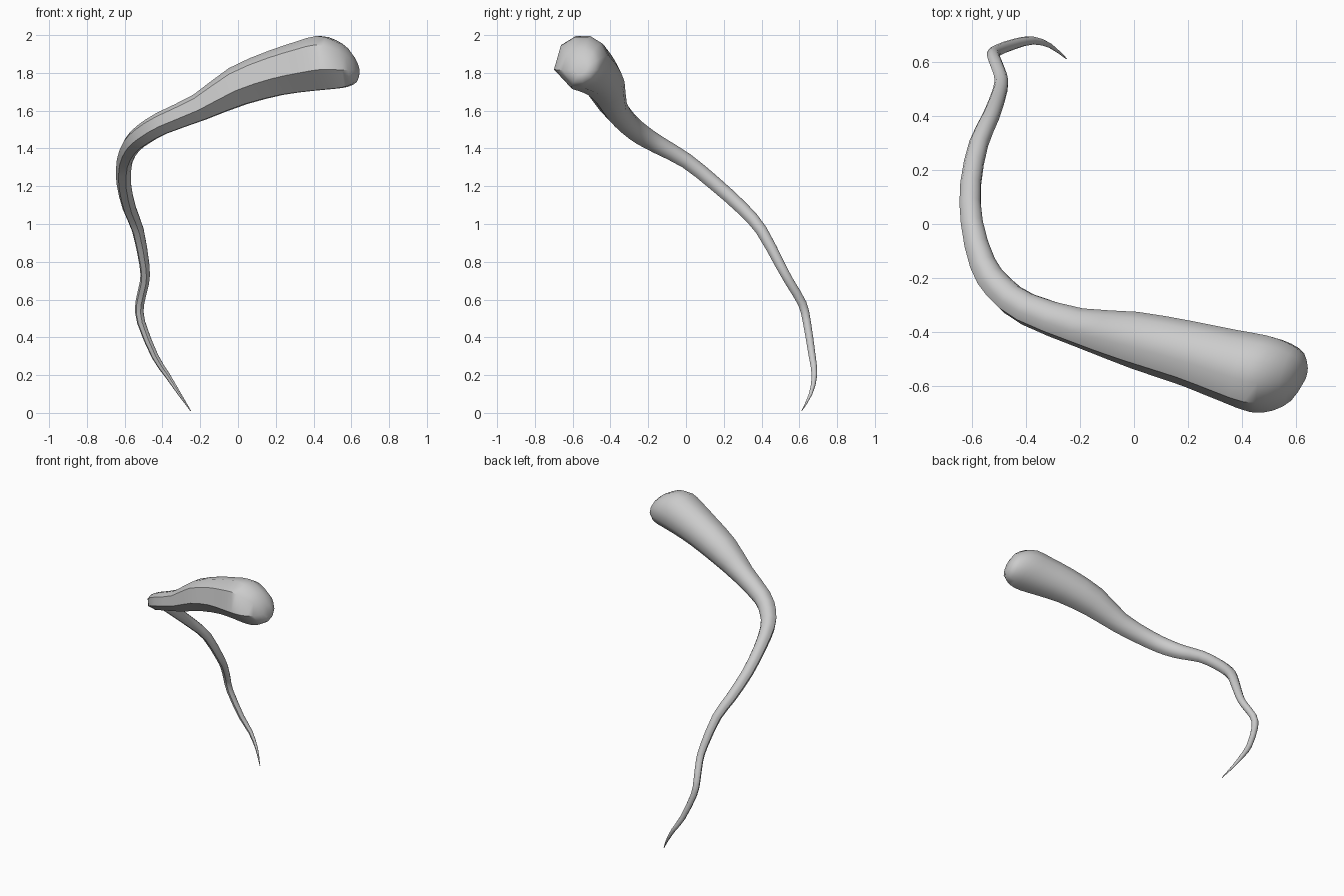
import bpy
import bmesh
import math
from mathutils import Vector

if "Cube" in bpy.data.objects:
    bpy.data.objects.remove(bpy.data.objects["Cube"], do_unlink=True)

# Centre line from the thick head to the thin tip: x, y, z, radius
PATH = [Vector(p) for p in (
    (.63, -.56, 1.83, .04), (.6, -.565, 1.84, .095), (.54, -.565, 1.85, .133),
    (.46, -.555, 1.855, .15), (.35, -.525, 1.835, .14), (.2, -.48, 1.8, .125),
    (0, -.43, 1.73, .108), (-.2, -.385, 1.62, .075), (-.4, -.315, 1.535, .062),
    (-.5, -.24, 1.475, .057), (-.56, -.15, 1.42, .05), (-.6, 0, 1.335, .042),
    (-.605, .15, 1.215, .039), (-.575, .3, 1.08, .036), (-.53, .4, .965, .032),
    (-.495, .5, .78, .027), (-.495, .55, .69, .025), (-.52, .615, .58, .024),
    (-.513, .64, .48, .022), (-.44, .668, .3, .019), (-.375, .68, .2, .015),
    (-.31, .66, .1, .009), (-.25, .612, .01, .002))]

# Cross-section: two flat facets at the front, rounded everywhere else
ANGLES = [140, 195] + list(range(255, 480, 30))
STEPS = 2


def smooth_path(points):
    """Catmull-Rom curve through the points, radius included."""
    result = []
    for i in range(len(points) - 1):
        a, b, c = points[max(i - 1, 0)], points[i], points[i + 1]
        d = points[min(i + 2, len(points) - 1)]
        for s in range(STEPS):
            t = s / STEPS
            result.append((b * 2 + (c - a) * t + (a * 2 - b * 5 + c * 4 - d) * t ** 2
                           + (b * 3 - a - c * 3 + d) * t ** 3) / 2)
    return result + [points[-1]]


# Sweep the section along the path, carrying its frame without twist
bm = bmesh.new()
path = smooth_path(PATH)
head_axis = (PATH[6] - PATH[3]).xyz.normalized()
tangent = head_axis
up = Vector((0, 0, 1))
up = (up - tangent * up.dot(tangent)).normalized()
rings = []
for i, p in enumerate(path):
    if i > 4 * STEPS:
        new = (path[min(i + 1, len(path) - 1)] - path[i - 1]).xyz.normalized()
        up = tangent.rotation_difference(new) @ up
        tangent = new
    side = tangent.cross(up).normalized()
    ring = []
    for angle in ANGLES:
        a = math.radians(angle)
        ring.append(bm.verts.new(p.xyz + (up * math.sin(a) + side * math.cos(a)) * p.w))
    rings.append(ring)

count = len(ANGLES)
for r, s in zip(rings, rings[1:]):
    for k in range(count):
        n = (k + 1) % count
        bm.faces.new((r[k], r[n], s[n], s[k]))
bm.faces.new(rings[0])
bm.faces.new(rings[-1])
bmesh.ops.recalc_face_normals(bm, faces=bm.faces)

mesh = bpy.data.meshes.new("tendril")
bm.to_mesh(mesh)
bm.free()
tendril = bpy.data.objects.new("tendril", mesh)
bpy.context.collection.objects.link(tendril)

# Plain light grey all over
grey = bpy.data.materials.new("light grey")
grey.use_nodes = True
grey.diffuse_color = (.6, .6, .6, 1)
grey.node_tree.nodes["Principled BSDF"].inputs["Base Color"].default_value = (.6, .6, .6, 1)
mesh.materials.append(grey)

bpy.ops.object.select_all(action='DESELECT')
tendril.select_set(True)
bpy.context.view_layer.objects.active = tendril
bpy.ops.object.shade_smooth_by_angle(angle=math.radians(42))
